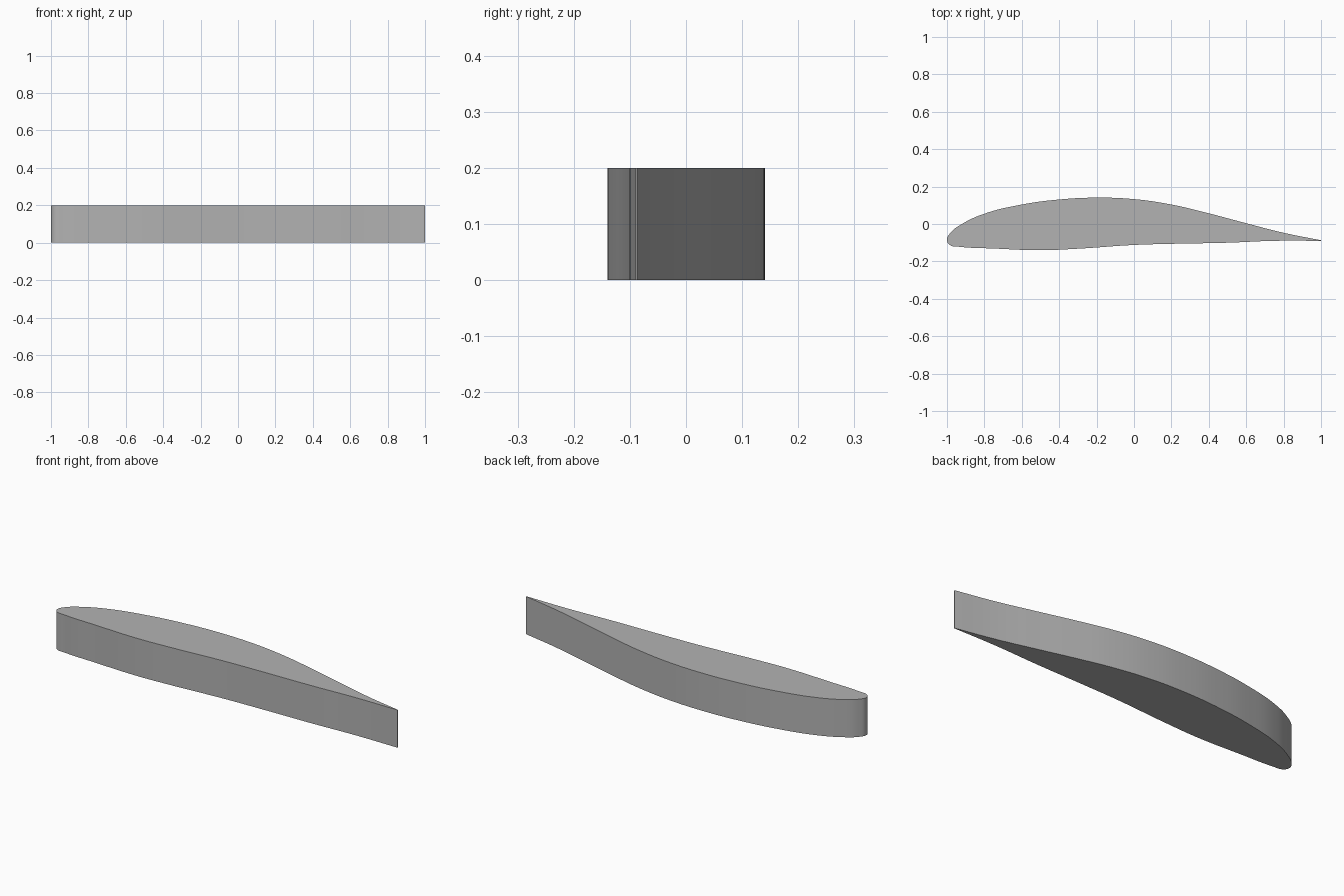
import bpy
import bmesh

if "Cube" in bpy.data.objects:
    bpy.data.objects.remove(bpy.data.objects["Cube"])

HEIGHT = 0.2

# Section outline: trailing edge, over the curved back, round the nose, along the front
outline = [
    (1.0, -0.087), (0.8, -0.047), (0.6, 0.004), (0.4, 0.057), (0.2, 0.104),
    (0.0, 0.133), (-0.2, 0.141), (-0.4, 0.131), (-0.6, 0.104), (-0.8, 0.055),
    (-0.92, 0.0), (-0.98, -0.046), (-1.0, -0.085), (-0.985, -0.112),
    (-0.93, -0.122), (-0.75, -0.131), (-0.5, -0.14), (-0.3, -0.132),
    (0.0, -0.112), (0.2, -0.106), (0.5, -0.1), (0.75, -0.09), (1.0, -0.09),
]

# Smooth closed curve with a sharp, thin trailing edge
curve = bpy.data.curves.new("wing_section", "CURVE")
curve.dimensions = "2D"
curve.fill_mode = "BOTH"
curve.extrude = HEIGHT / 2
spline = curve.splines.new("BEZIER")
spline.bezier_points.add(len(outline) - 1)
spline.use_cyclic_u = True
spline.resolution_u = 8
for i, (point, (x, y)) in enumerate(zip(spline.bezier_points, outline)):
    point.co = (x, y, 0)
    kind = "VECTOR" if i in (0, len(outline) - 1) else "AUTO"
    point.handle_left_type = point.handle_right_type = kind

wing = bpy.data.objects.new("wing_section", curve)
bpy.context.collection.objects.link(wing)
bpy.ops.object.select_all(action="DESELECT")
wing.select_set(True)
bpy.context.view_layer.objects.active = wing
bpy.ops.object.convert(target="MESH")
wing = bpy.context.object

# Weld caps to walls and rest the section on the ground
bm = bmesh.new()
bm.from_mesh(wing.data)
bmesh.ops.remove_doubles(bm, verts=bm.verts, dist=0.0005)
bmesh.ops.translate(bm, verts=bm.verts, vec=(0, 0, HEIGHT / 2))
bmesh.ops.recalc_face_normals(bm, faces=bm.faces)
bm.to_mesh(wing.data)
bm.free()
bpy.ops.object.shade_smooth_by_angle()

# Plain grey finish
grey = bpy.data.materials.new("plain_grey")
grey.use_nodes = True
colour = (0.45, 0.45, 0.45, 1)
grey.diffuse_color = colour
grey.node_tree.nodes["Principled BSDF"].inputs["Base Color"].default_value = colour
wing.data.materials.clear()
wing.data.materials.append(grey)
